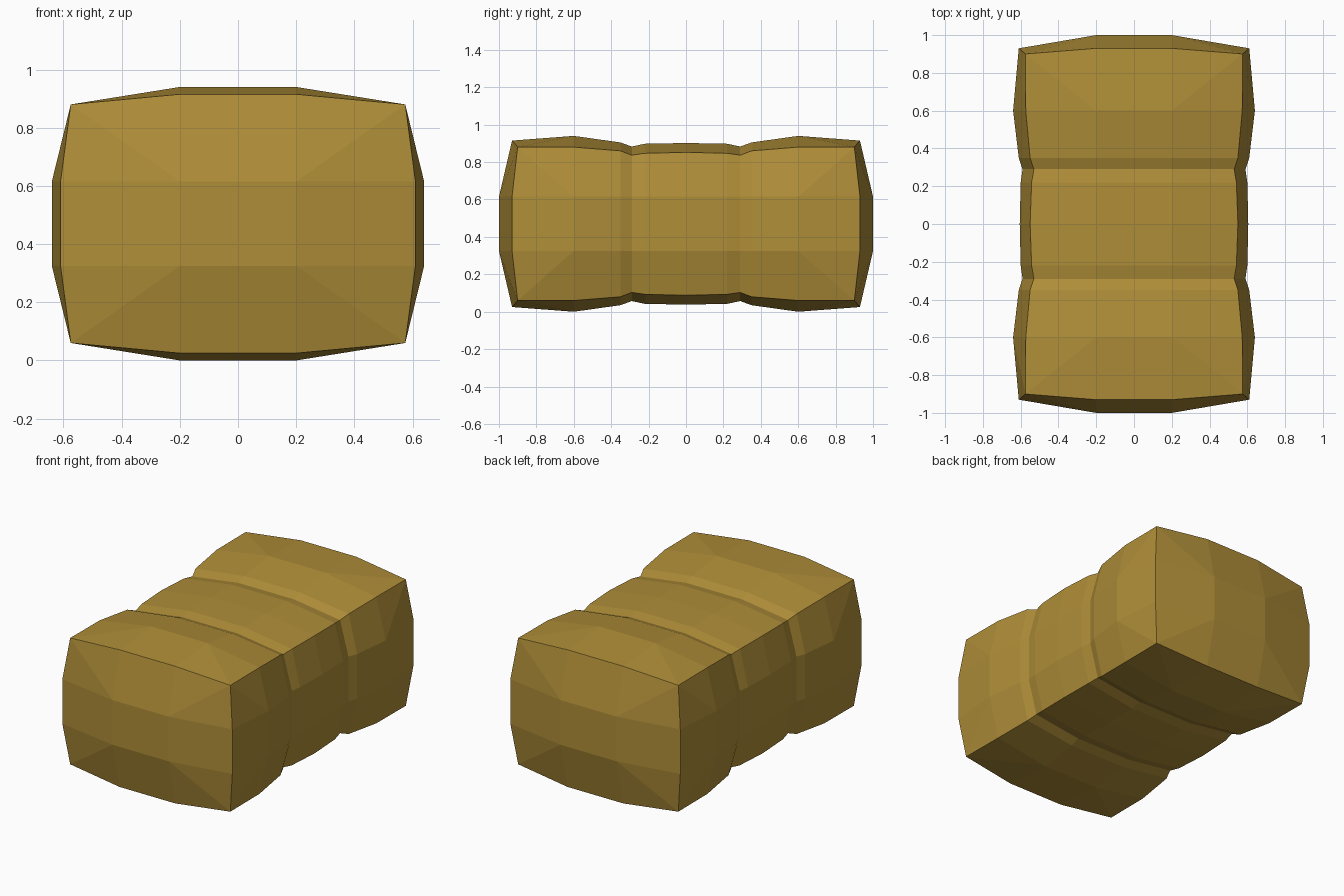
import bpy, bmesh

if "Cube" in bpy.data.objects:
    bpy.data.objects.remove(bpy.data.objects["Cube"])

MID_Z = 0.47
# y at corners, y at edge middles, corner x, middle x, corner half height, middle half height
HALF = [
    (0.22, 0.22, 0.542, 0.60, 0.377, 0.428),
    (0.29, 0.29, 0.53, 0.59, 0.367, 0.413),
    (0.35, 0.35, 0.55, 0.61, 0.39, 0.435),
    (0.60, 0.60, 0.573, 0.64, 0.41, 0.47),
    (0.90, 0.93, 0.575, 0.61, 0.41, 0.445),
]
CENTRE = (0.0, 0.0, 0.55, 0.605, 0.382, 0.432)
STATIONS = [(-s[0], -s[1], *s[2:]) for s in reversed(HALF)] + [CENTRE] + HALF
IX, IZ = 0.2, 0.145

bm = bmesh.new()


def ring(yc, ym, cx, mx, cz, mz):
    """Bulging 12-point section; corners at indices 0, 3, 6, 9."""
    pts = [(-cx, yc, -cz), (-IX, ym, -mz), (IX, ym, -mz),
           (cx, yc, -cz), (mx, ym, -IZ), (mx, ym, IZ),
           (cx, yc, cz), (IX, ym, mz), (-IX, ym, mz),
           (-cx, yc, cz), (-mx, ym, IZ), (-mx, ym, -IZ)]
    return [bm.verts.new((x, y, z + MID_Z)) for x, y, z in pts]


def split_quad(a, b, c, d):
    """Two triangles sharing the a-c diagonal."""
    bm.faces.new((a, b, c))
    bm.faces.new((a, c, d))


# Wrapped sides with two pinched grooves
rings = [ring(*s) for s in STATIONS]
last = len(rings) - 1
for k in range(last):
    r, s = rings[k], rings[k + 1]
    for i in range(12):
        j = (i + 1) % 12
        a, b, c, d = r[i], r[j], s[j], s[i]
        # Fold the end quads from the bale corner
        if (k == 0 and i % 3 == 0) or (k == last - 1 and j % 3 == 0):
            split_quad(a, b, c, d)
        elif (k == 0 and j % 3 == 0) or (k == last - 1 and i % 3 == 0):
            split_quad(b, c, d, a)
        else:
            bm.faces.new((a, b, c, d))

# Bulging end caps
for r, y in ((rings[0], -1.0), (rings[-1], 1.0)):
    inner = [bm.verts.new((x, y, z + MID_Z))
             for x, z in ((-IX, -IZ), (IX, -IZ), (IX, IZ), (-IX, IZ))]
    bm.faces.new(inner)
    for q in range(4):
        c = 3 * q
        split_quad(r[c], r[(c + 1) % 12], inner[q], r[c - 1])
        bm.faces.new((r[c + 1], r[c + 2], inner[(q + 1) % 4], inner[q]))

bmesh.ops.recalc_face_normals(bm, faces=bm.faces)
mesh = bpy.data.meshes.new("bale")
bm.to_mesh(mesh)
bm.free()
bale = bpy.data.objects.new("bale", mesh)
bpy.context.collection.objects.link(bale)

# Straw colour
mat = bpy.data.materials.new("straw")
mat.diffuse_color = (0.43, 0.27, 0.04, 1.0)
mat.use_nodes = True
mat.node_tree.nodes["Principled BSDF"].inputs["Base Color"].default_value = mat.diffuse_color
mesh.materials.append(mat)
